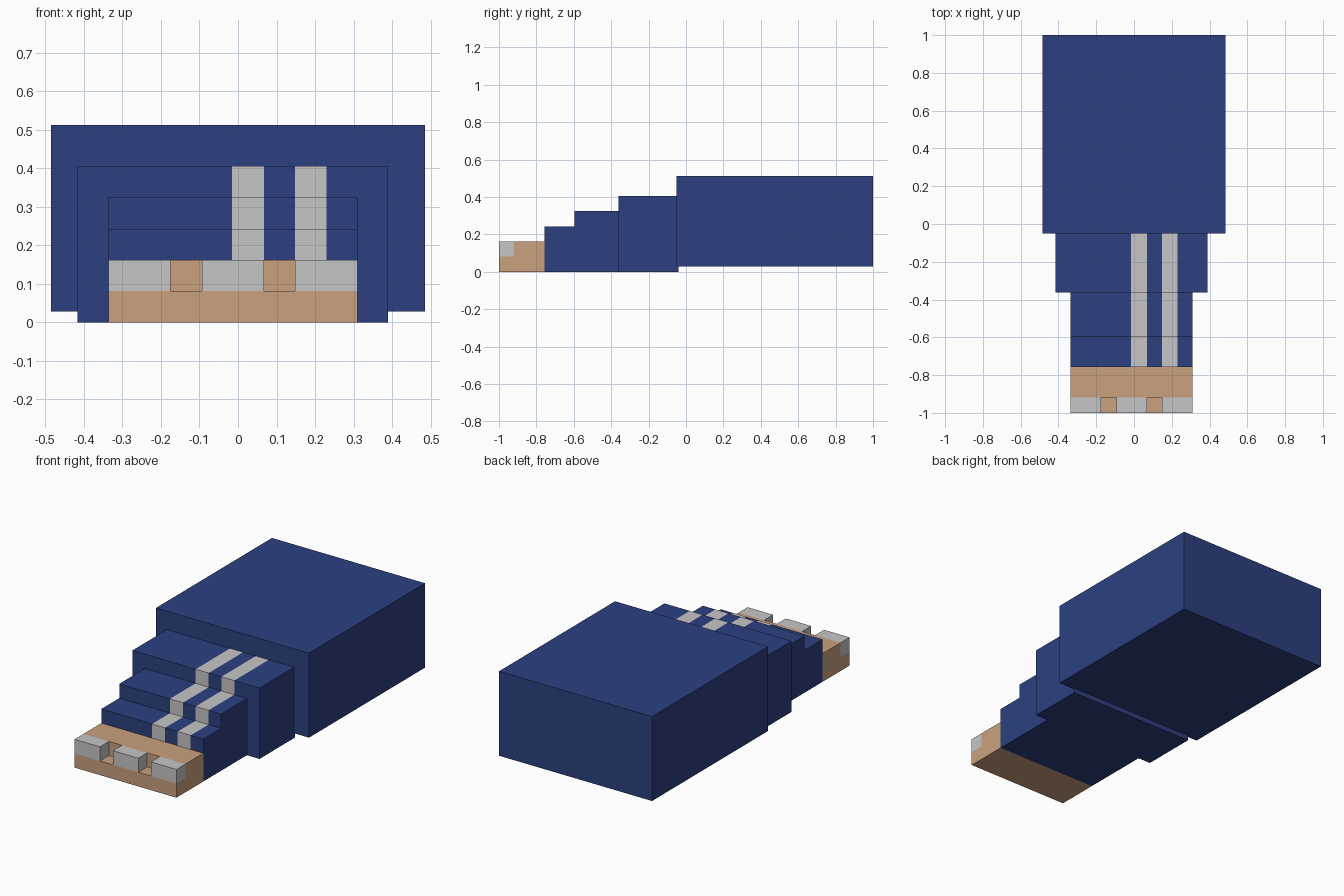
import bpy, bmesh

if "Cube" in bpy.data.objects:
    bpy.data.objects.remove(bpy.data.objects["Cube"])


def material(name, rgb):
    m = bpy.data.materials.new(name)
    m.diffuse_color = (*rgb, 1)
    m.use_nodes = True
    m.node_tree.nodes["Principled BSDF"].inputs["Base Color"].default_value = m.diffuse_color
    return m


BLUE = material("blue", (0.025, 0.051, 0.216))
TAN = material("tan", (0.591, 0.356, 0.209))
GREY = material("light grey", (0.565, 0.565, 0.565))
STRIPES = [(-0.015, 0.068), (0.148, 0.23)]


def extrude_profile(name, x0, x1, profile, mat, striped=False):
    """Extrude a (y, z) outline along x, optionally striped on top and front faces."""
    bm = bmesh.new()
    face = bm.faces.new([bm.verts.new((x0, y, z)) for y, z in profile])
    ext = bmesh.ops.extrude_face_region(bm, geom=[face], use_keep_orig=True)
    moved = [v for v in ext["geom"] if isinstance(v, bmesh.types.BMVert)]
    bmesh.ops.translate(bm, vec=(x1 - x0, 0, 0), verts=moved)
    bmesh.ops.recalc_face_normals(bm, faces=bm.faces)
    if striped:
        for x in [x for pair in STRIPES for x in pair]:
            bmesh.ops.bisect_plane(bm, geom=bm.verts[:] + bm.edges[:] + bm.faces[:],
                                   plane_co=(x, 0, 0), plane_no=(1, 0, 0))
        bm.normal_update()
        for f in bm.faces:
            x = f.calc_center_median().x
            if (f.normal.z > 0.5 or f.normal.y < -0.5) and any(a < x < b for a, b in STRIPES):
                f.material_index = 1
    mesh = bpy.data.meshes.new(name)
    bm.to_mesh(mesh)
    bm.free()
    mesh.materials.append(mat)
    if striped:
        mesh.materials.append(GREY)
    ob = bpy.data.objects.new(name, mesh)
    bpy.context.collection.objects.link(ob)
    return ob


def rect(y0, y1, z0, z1):
    return [(y0, z0), (y1, z0), (y1, z1), (y0, z1)]


# Large rear block, slightly off the ground
extrude_profile("rear_block", -0.485, 0.485, rect(-0.05, 1.0, 0.028, 0.512), BLUE)

# Middle cuff with stripes
extrude_profile("middle_cuff", -0.416, 0.39, rect(-0.362, -0.04, 0, 0.406), BLUE, True)

# Stepped front section with stripes
extrude_profile("stepped_front", -0.336, 0.31,
                [(-0.757, 0), (-0.362, 0), (-0.362, 0.325), (-0.595, 0.325),
                 (-0.595, 0.243), (-0.757, 0.243)], BLUE, True)

# Tan tip with a ledge at the front
extrude_profile("tip", -0.336, 0.31,
                [(-1, 0), (-0.757, 0), (-0.757, 0.162), (-0.919, 0.162),
                 (-0.919, 0.081), (-1, 0.081)], TAN)

# Three grey claws resting on the ledge
for i, (a, b) in enumerate([(-0.336, -0.175), (-0.093, 0.068), (0.148, 0.31)]):
    extrude_profile(f"claw_{i + 1}", a, b, rect(-1, -0.919, 0.081, 0.162), GREY)
